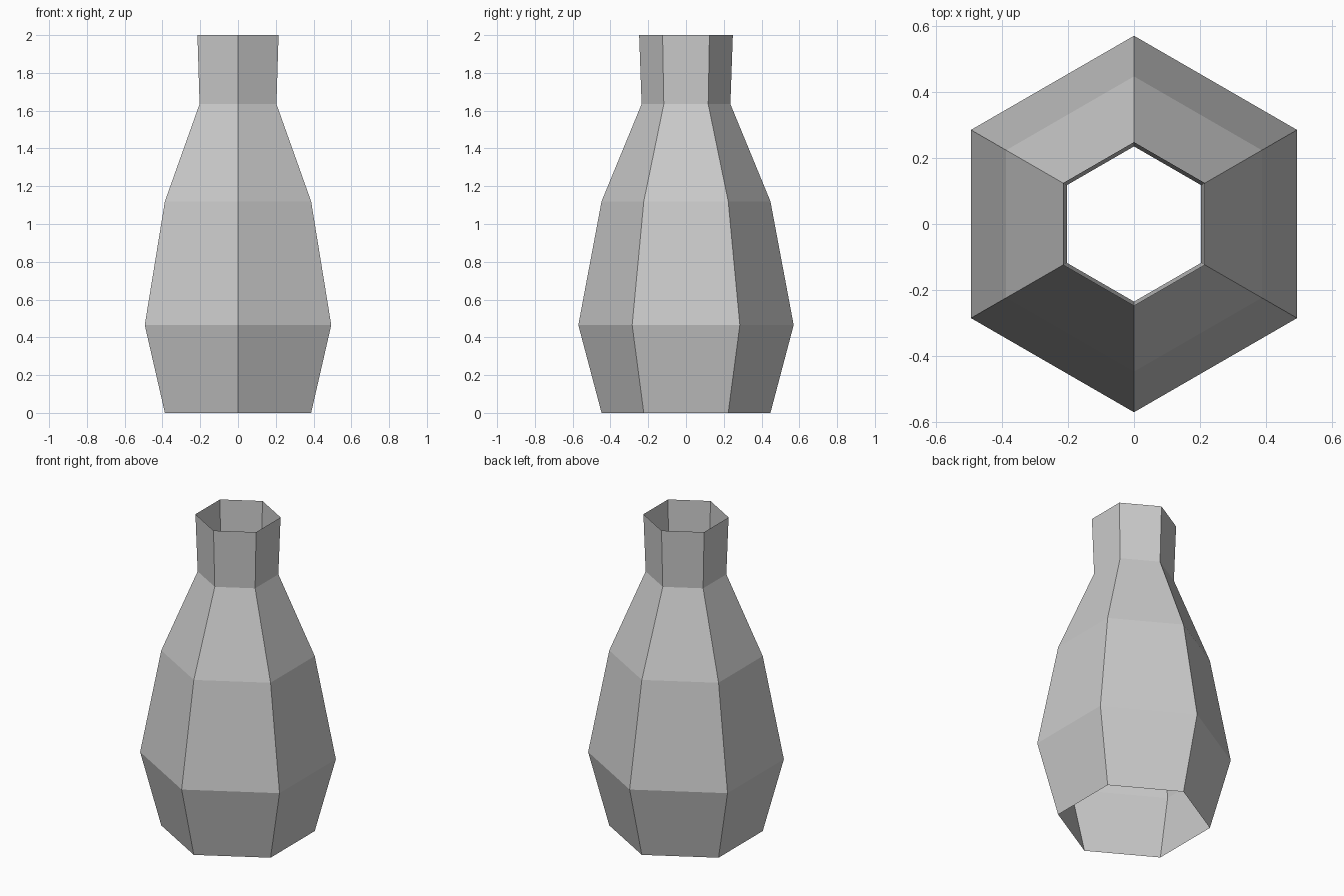
import bpy
import bmesh
from math import cos, sin, pi

cube = bpy.data.objects.get("Cube")
if cube:
    bpy.data.objects.remove(cube, do_unlink=True)

SIDES = 6
# Radius and height of each ring, from the open foot to the open lip
PROFILE = [(0.447, 0), (0.57, 0.465), (0.447, 1.12), (0.235, 1.635), (0.248, 2)]

# Plain grey material
grey = bpy.data.materials.new("light_grey")
grey.use_nodes = True
colour = (0.6, 0.6, 0.6, 1)
grey.diffuse_color = colour
grey.node_tree.nodes["Principled BSDF"].inputs["Base Color"].default_value = colour

# Thin six-sided vase wall, open at both ends, with corners on the y axis
bm = bmesh.new()
rings = []
for radius, z in PROFILE:
    angles = [pi / 2 + 2 * pi * i / SIDES for i in range(SIDES)]
    rings.append([bm.verts.new((radius * cos(a), radius * sin(a), z)) for a in angles])
for low, high in zip(rings, rings[1:]):
    for i in range(SIDES):
        j = (i + 1) % SIDES
        bm.faces.new((low[i], low[j], high[j], high[i]))

mesh = bpy.data.meshes.new("vase_body")
bm.to_mesh(mesh)
bm.free()
mesh.materials.append(grey)
vase = bpy.data.objects.new("vase_body", mesh)
bpy.context.collection.objects.link(vase)
